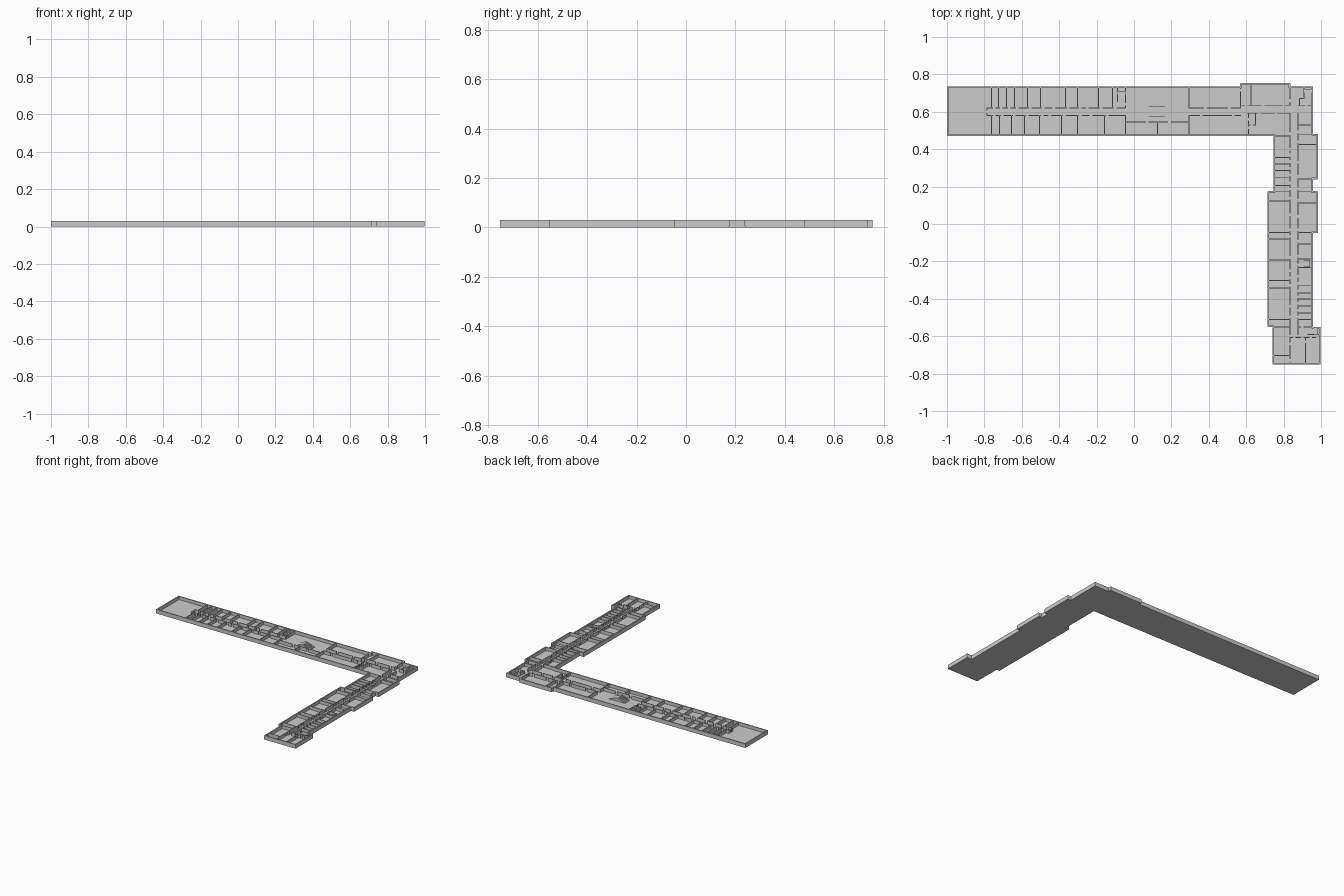
import bpy, bmesh

if "Cube" in bpy.data.objects:
    bpy.data.objects.remove(bpy.data.objects["Cube"])

H, FLOOR = 0.03, 0.006      # wall top and floor top
T_OUT, T_IN = 0.008, 0.005  # wall thicknesses
DOOR = 0.014


def finish(bm, name):
    bmesh.ops.recalc_face_normals(bm, faces=bm.faces)
    me = bpy.data.meshes.new(name)
    bm.to_mesh(me)
    bm.free()
    ob = bpy.data.objects.new(name, me)
    bpy.context.collection.objects.link(ob)
    return ob


def box(bm, x0, x1, y0, y1, z0=FLOOR - 0.001, z1=H):
    r = bmesh.ops.create_cube(bm, size=1)
    for v in r["verts"]:
        v.co.x = x1 if v.co.x > 0 else x0
        v.co.y = y1 if v.co.y > 0 else y0
        v.co.z = z1 if v.co.z > 0 else z0


def wall(bm, axis, c, a, b, doors=()):
    """Wall along an axis at offset c from a to b, split by door gaps."""
    h = T_IN / 2
    start = a - h
    cuts = sorted(d for d in doors if a < d < b)
    for d in cuts + [None]:
        end = b + h if d is None else d - DOOR / 2
        if end > start:
            if axis == "x":
                box(bm, start, end, c - h, c + h)
            else:
                box(bm, c - h, c + h, start, end)
        if d is not None:
            start = d + DOOR / 2


def beside(walls, off=0.014):
    return [w + off for w in walls]


# Floor slab with the outer wall: inset the top, then sink the inner face
outline = [(-1, .47), (.745, .47), (.745, .175), (.715, .175), (.715, -.55),
           (.74, -.55), (.74, -.752), (.997, -.752), (.997, -.55), (.957, -.55),
           (.957, -.047), (.983, -.047), (.983, .175), (.957, .175), (.957, .24),
           (.983, .24), (.983, .482), (.957, .482), (.957, .735), (.835, .735),
           (.835, .755), (.57, .755), (.57, .735), (-1, .735)]
bm = bmesh.new()
base = bm.faces.new([bm.verts.new((x, y, 0)) for x, y in outline])
ext = bmesh.ops.extrude_face_region(bm, geom=[base], use_keep_orig=True)
top = [g for g in ext["geom"] if isinstance(g, bmesh.types.BMFace)][0]
for v in top.verts:
    v.co.z = H
bm.normal_update()
bmesh.ops.recalc_face_normals(bm, faces=bm.faces)
bmesh.ops.inset_region(bm, faces=[top], thickness=T_OUT, use_even_offset=True)
sink = bmesh.ops.extrude_face_region(bm, geom=[top])
for g in sink["geom"]:
    if isinstance(g, bmesh.types.BMVert):
        g.co.z = FLOOR
if top.is_valid:
    bmesh.ops.delete(bm, geom=[top], context="FACES_ONLY")
finish(bm, "floor_and_outer_wall")

# West wing rooms on both sides of the corridor
north = [-.762, -.724, -.682, -.639, -.569, -.5, -.366, -.302, -.19, -.115]
south = [-.762, -.719, -.655, -.585, -.505, -.387, -.302, -.158]
bm = bmesh.new()
for x in north:
    wall(bm, "y", x, .62, .73)
for x in south:
    wall(bm, "y", x, .475, .58)
wall(bm, "x", .62, -.785, -.045, beside(north) + [-.43, -.25])
wall(bm, "x", .58, -.785, -.045, beside(south) + [-.45, -.23])
wall(bm, "y", -.785, .58, .62, [.6])
wall(bm, "y", -.088, .655, .73)
finish(bm, "west_wing_walls")

# Lobby and the rooms east of it
bm = bmesh.new()
wall(bm, "y", -.045, .62, .73, [.64])
wall(bm, "y", -.045, .475, .58)
wall(bm, "x", .545, -.045, .295, [.07, .19])
wall(bm, "y", .125, .475, .545)
wall(bm, "y", .295, .475, .58)
wall(bm, "y", .295, .62, .73)
wall(bm, "x", .62, .295, .57, [.38, .51])
wall(bm, "x", .58, .295, .57, [.36, .53])
finish(bm, "lobby_walls")

# Corner block where the wings meet
bm = bmesh.new()
wall(bm, "y", .57, .62, .75, [.715])
wall(bm, "y", .625, .635, .75)
wall(bm, "x", .635, .57, .835, [.6, .69, .8])
wall(bm, "y", .835, .635, .75, [.66])
wall(bm, "x", .592, .61, .835, [.67, .76])
wall(bm, "y", .612, .475, .592, [.515, .56])
wall(bm, "y", .65, .53, .592)
wall(bm, "x", .53, .612, .65, [.63])
wall(bm, "x", .635, .877, .95, [.92])
wall(bm, "y", .91, .67, .73)
wall(bm, "x", .67, .885, .91)
wall(bm, "y", .885, .635, .67)
wall(bm, "x", .53, .877, .95)
finish(bm, "corner_walls")

# South wing rooms on both sides of the corridor
bm = bmesh.new()
left_a = [.47, .355, .32, .285, .25, .205]
left_b = [.175, .123, -.045, -.08, -.193, -.302, -.342, -.51]
right = [.48, .425, .24, .175, .112, -.045, -.107, -.187, -.232,
         -.33, -.37, -.402, -.438, -.475, -.51]
for y in left_a:
    wall(bm, "x", y, .75, .835)
for y in left_b:
    wall(bm, "x", y, .72, .835)
for y in right:
    wall(bm, "x", y, .877, .978 if y > -.046 else .952)
wall(bm, "y", .835, -.59, .592, beside(left_a + left_b) + [.4, .05, -.25, -.44])
wall(bm, "y", .877, -.59, .592, beside(right) + [.33, .04, -.28])
finish(bm, "south_wing_walls")

# South end rooms
bm = bmesh.new()
wall(bm, "x", -.55, .745, .835)
wall(bm, "x", -.55, .877, .955, [.9])
wall(bm, "x", -.59, .93, .99)
wall(bm, "x", -.607, .835, .97, [.856, .9, .945])
wall(bm, "y", .835, -.747, -.607, [-.64, -.73])
wall(bm, "y", .917, -.747, -.607, [-.63])
wall(bm, "x", -.702, .745, .835)
finish(bm, "south_end_walls")


# Staircases
def stairs(name, axis, x0, x1, y0, y1, steps):
    bm = bmesh.new()
    for i in range(steps):
        a, b = i / steps, (i + 1) / steps
        z = FLOOR + (H - FLOOR) * b
        if axis == "x":
            box(bm, x0 + (x1 - x0) * a, x0 + (x1 - x0) * b, y0, y1, z1=z)
        else:
            box(bm, x0, x1, y0 + (y1 - y0) * a, y0 + (y1 - y0) * b, z1=z)
    finish(bm, name)


stairs("west_stairs", "y", -.085, -.048, .66, .71, 12)
stairs("lobby_stairs_left", "x", .058, .122, .575, .63, 12)
stairs("lobby_stairs_right", "x", .187, .122, .575, .63, 12)
stairs("corner_stairs", "y", .912, .95, .675, .722, 12)
stairs("south_stairs", "x", .89, .94, -.228, -.192, 12)
stairs("south_end_stairs", "x", .937, .98, -.587, -.552, 10)
